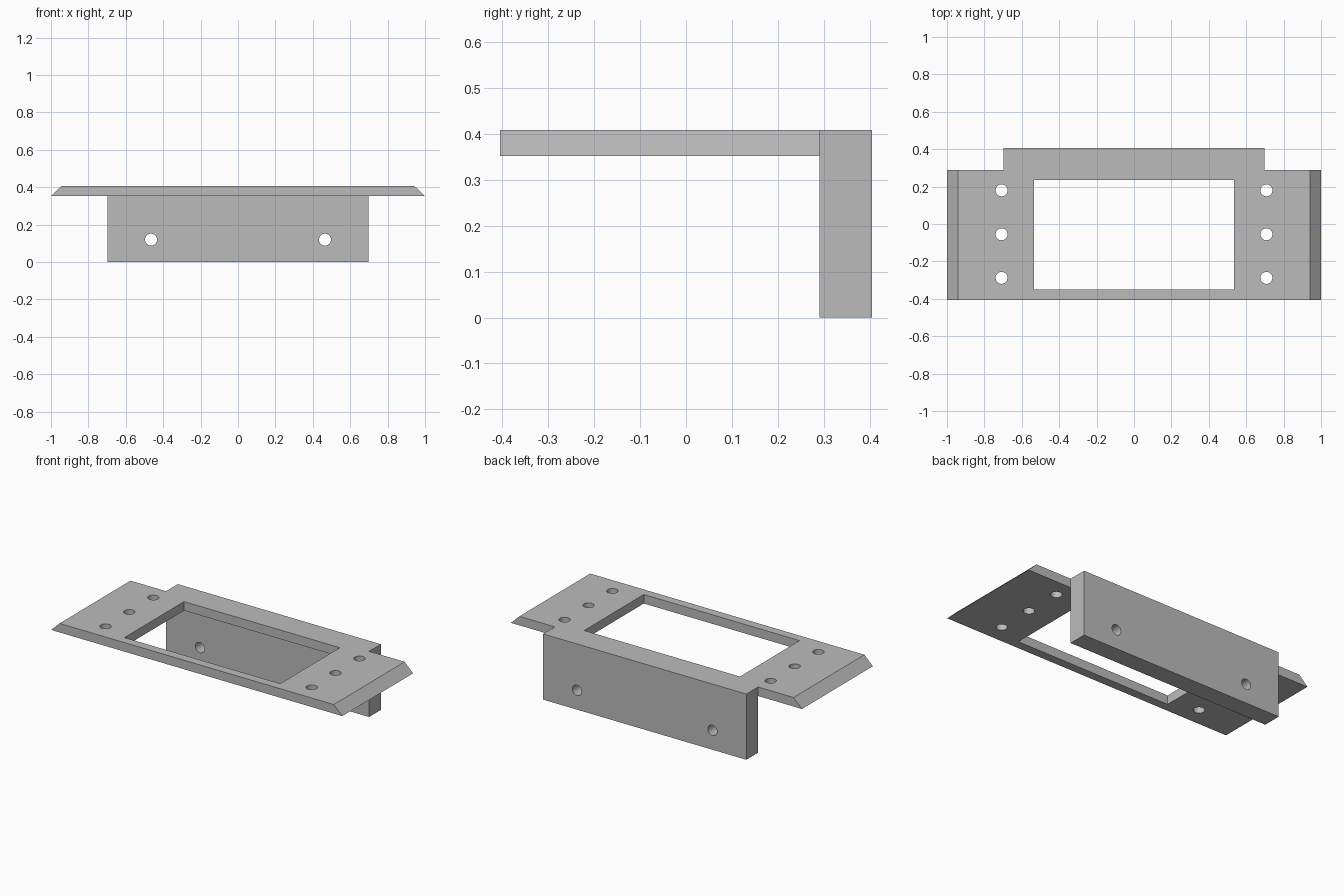
import bpy
import bmesh
from math import radians
from mathutils import Matrix, Vector

cube = bpy.data.objects.get("Cube")
if cube:
    bpy.data.objects.remove(cube, do_unlink=True)

grey = bpy.data.materials.new("plain grey")
grey.use_nodes = True
grey.diffuse_color = (0.5, 0.5, 0.5, 1)
grey.node_tree.nodes["Principled BSDF"].inputs["Base Color"].default_value = (0.5, 0.5, 0.5, 1)

TOP, UNDER = 0.408, 0.352
FRONT, SEAM, BACK = -0.405, 0.29, 0.405


def add_object(name, bm):
    bmesh.ops.recalc_face_normals(bm, faces=bm.faces)
    mesh = bpy.data.meshes.new(name)
    bm.to_mesh(mesh)
    bm.free()
    mesh.materials.append(grey)
    obj = bpy.data.objects.new(name, mesh)
    bpy.context.collection.objects.link(obj)
    return obj


def extrude_y(name, profile, y0, y1):
    """Sweep an x-z profile from y0 to y1."""
    bm = bmesh.new()
    face = bm.faces.new([bm.verts.new((x, y0, z)) for x, z in profile])
    new = bmesh.ops.extrude_face_region(bm, geom=[face])["geom"]
    verts = [v for v in new if isinstance(v, bmesh.types.BMVert)]
    bmesh.ops.translate(bm, verts=verts, vec=Vector((0, y1 - y0, 0)))
    return add_object(name, bm)


def block(name, half_x, y0, y1, z0, z1):
    return extrude_y(name, [(-half_x, z0), (half_x, z0), (half_x, z1), (-half_x, z1)], y0, y1)


def drill(name, location, along_y=False):
    bm = bmesh.new()
    turn = Matrix.Rotation(radians(90), 4, "X") if along_y else Matrix()
    bmesh.ops.create_cone(bm, cap_ends=True, segments=32, radius1=0.032, radius2=0.032,
                          depth=0.3, matrix=Matrix.Translation(location) @ turn)
    return add_object(name, bm)


def combine(target, tool, operation):
    mod = target.modifiers.new(operation, "BOOLEAN")
    mod.operation = operation
    mod.solver = "EXACT"
    mod.object = tool
    bpy.context.view_layer.objects.active = target
    bpy.ops.object.modifier_apply(modifier=mod.name)
    bpy.data.objects.remove(tool, do_unlink=True)


# Top plate with bevelled ends, joined to the upright back wall
bracket = extrude_y("mounting_bracket",
                    [(-1, UNDER), (1, UNDER), (0.942, TOP), (-0.942, TOP)], FRONT, SEAM)
combine(bracket, block("back_wall", 0.698, SEAM, BACK, 0, TOP), "UNION")

# Rectangular window
combine(bracket, block("window_cutter", 0.535, -0.35, 0.235, 0.3, 0.5), "DIFFERENCE")

# Screw holes in the plate ends and the wall
for side in (-1, 1):
    for y in (0.18, -0.055, -0.288):
        combine(bracket, drill("plate_hole", (side * 0.708, y, 0.38)), "DIFFERENCE")
    combine(bracket, drill("wall_hole", (side * 0.465, 0.35, 0.12), True), "DIFFERENCE")

# Smooth hole walls, crisp edges elsewhere
bpy.ops.object.select_all(action="DESELECT")
bracket.select_set(True)
bpy.context.view_layer.objects.active = bracket
bpy.ops.object.shade_smooth_by_angle(angle=radians(30))
